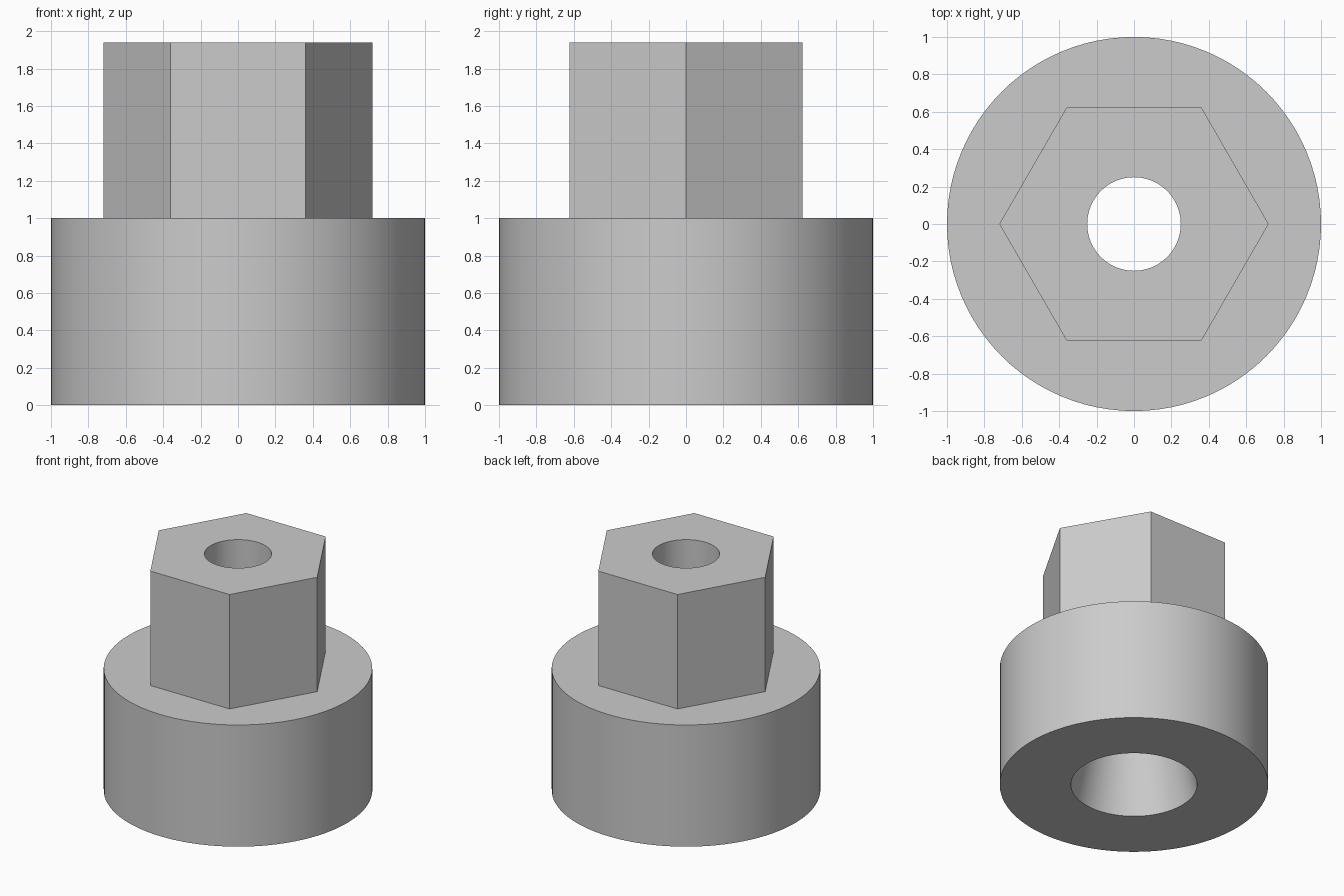
import bpy
import bmesh
from math import cos, sin, pi, radians

cube = bpy.data.objects.get("Cube")
if cube:
    bpy.data.objects.remove(cube)

SEGMENTS = 96
BASE_TOP, TOP = 1.0, 1.94
OUTER, HEX, BORE, MOUTH = 1.0, 0.72, 0.25, 0.47

grey = bpy.data.materials.new("plain_grey")
grey.use_nodes = True
colour = (0.6, 0.6, 0.6, 1)
grey.diffuse_color = colour
grey.node_tree.nodes["Principled BSDF"].inputs["Base Color"].default_value = colour


def circle(radius, z):
    return [(radius * cos(2 * pi * i / SEGMENTS), radius * sin(2 * pi * i / SEGMENTS), z)
            for i in range(SEGMENTS)]


def hexagon(radius, z):
    # Hexagon with corners on the x axis, split to match the circles
    points = []
    for i in range(SEGMENTS):
        angle = 2 * pi * i / SEGMENTS
        r = radius * cos(pi / 6) / cos(angle % (pi / 3) - pi / 6)
        points.append((r * cos(angle), r * sin(angle), z))
    return points


def skin(name, outlines):
    # Bridge successive outlines into one surface
    bm = bmesh.new()
    rings = [[bm.verts.new(p) for p in outline] for outline in outlines]
    for lower, upper in zip(rings, rings[1:]):
        for i in range(SEGMENTS):
            j = (i + 1) % SEGMENTS
            bm.faces.new((lower[i], lower[j], upper[j], upper[i]))
    mesh = bpy.data.meshes.new(name)
    bm.to_mesh(mesh)
    bm.free()
    mesh.materials.append(grey)
    obj = bpy.data.objects.new(name, mesh)
    bpy.context.collection.objects.link(obj)
    bpy.ops.object.select_all(action="DESELECT")
    obj.select_set(True)
    bpy.context.view_layer.objects.active = obj
    bpy.ops.object.shade_smooth_by_angle(angle=radians(30))


# Round base with a tapered mouth underneath
skin("round_base", [circle(BORE, BASE_TOP), circle(MOUTH, 0), circle(OUTER, 0),
                    circle(OUTER, BASE_TOP), hexagon(HEX, BASE_TOP)])

# Hexagonal shank with a straight bore
skin("hex_shank", [hexagon(HEX, BASE_TOP), hexagon(HEX, TOP),
                   circle(BORE, TOP), circle(BORE, BASE_TOP)])
